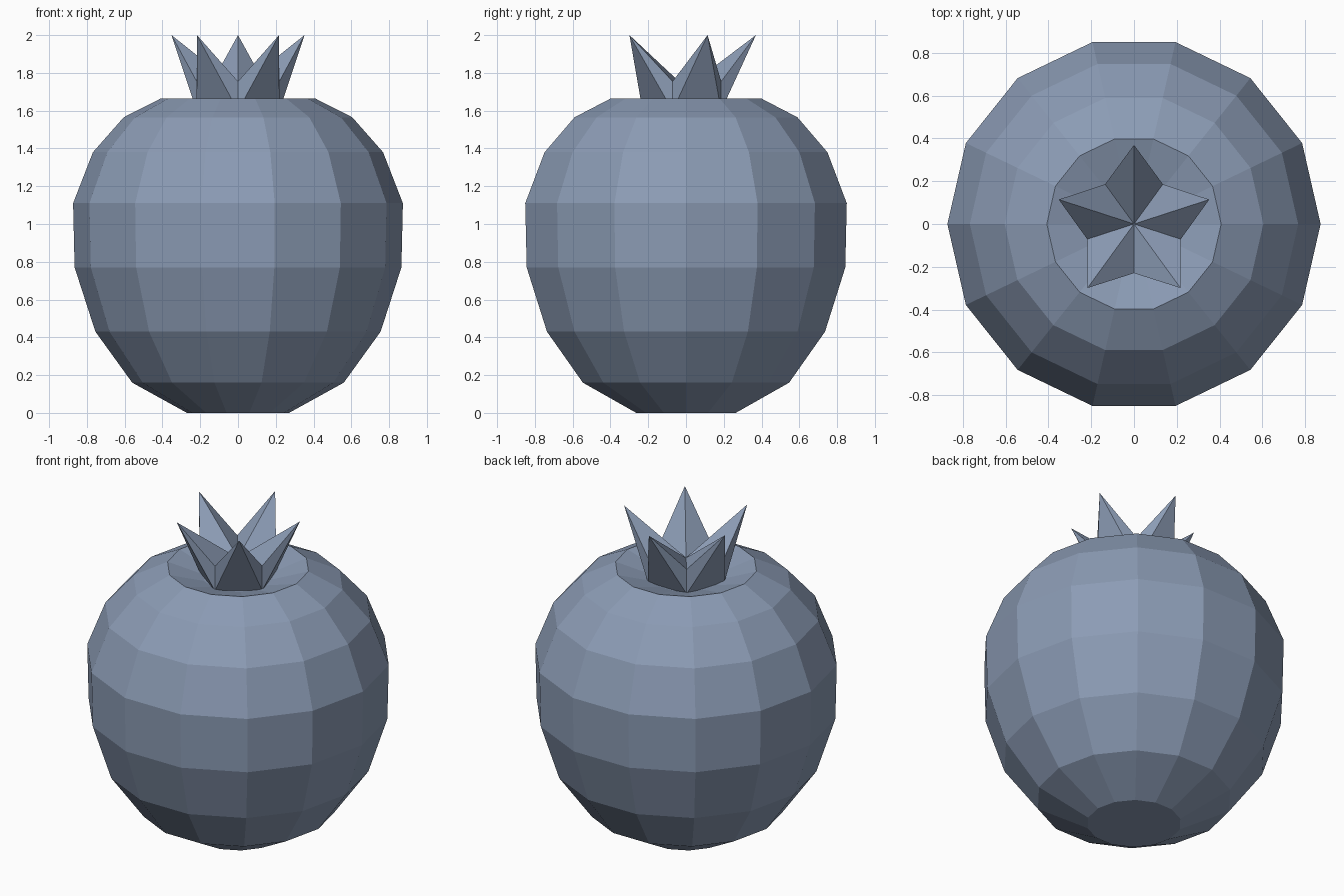
import bpy, bmesh, math
from mathutils import Vector

if "Cube" in bpy.data.objects:
    bpy.data.objects.remove(bpy.data.objects["Cube"])

skin = bpy.data.materials.new("slate_blue")
skin.diffuse_color = (0.26, 0.33, 0.46, 1)
skin.use_nodes = True
skin.node_tree.nodes["Principled BSDF"].inputs["Base Color"].default_value = skin.diffuse_color


def polar(r, deg, z):
    a = math.radians(deg)
    return Vector((r * math.cos(a), r * math.sin(a), z))


def finish(bm, name):
    bmesh.ops.recalc_face_normals(bm, faces=bm.faces)
    mesh = bpy.data.meshes.new(name)
    bm.to_mesh(mesh)
    bm.free()
    mesh.materials.append(skin)
    obj = bpy.data.objects.new(name, mesh)
    bpy.context.collection.objects.link(obj)
    return obj


# Fruit body: lathed 14-sided profile with a dimple on top
SIDES = 14
profile = [(0.27, 0), (0.56, 0.16), (0.755, 0.43), (0.865, 0.77),
           (0.873, 1.11), (0.768, 1.38), (0.605, 1.565), (0.408, 1.665),
           (0.20, 1.60)]
bm = bmesh.new()
rings = [[bm.verts.new(polar(r, 360 * i / SIDES, z)) for i in range(SIDES)]
         for r, z in profile]
for low, high in zip(rings, rings[1:]):
    for i in range(SIDES):
        j = (i + 1) % SIDES
        bm.faces.new((low[i], low[j], high[j], high[i]))
bm.faces.new(rings[0][::-1])
bm.faces.new(rings[-1])
finish(bm, "fruit_body")

# Crown: five pointed petals over a pentagon base, creased to the centre
bm = bmesh.new()
centre = bm.verts.new((0, 0, 1.72))
tips = [bm.verts.new(polar(0.37, 90 + 72 * i, 2.0)) for i in range(5)]
valleys = [bm.verts.new(polar(0.23, 54 + 72 * i, 1.755)) for i in range(5)]
feet = [bm.verts.new(polar(0.23, 54 + 72 * i, 1.60)) for i in range(5)]
for i in range(5):
    j = (i + 1) % 5
    tip = tips[i]
    bm.faces.new((feet[i], feet[j], tip))
    bm.faces.new((feet[i], tip, valleys[i]))
    bm.faces.new((feet[j], valleys[j], tip))
    bm.faces.new((centre, valleys[i], tip))
    bm.faces.new((centre, tip, valleys[j]))
bm.faces.new(feet[::-1])
finish(bm, "crown")
